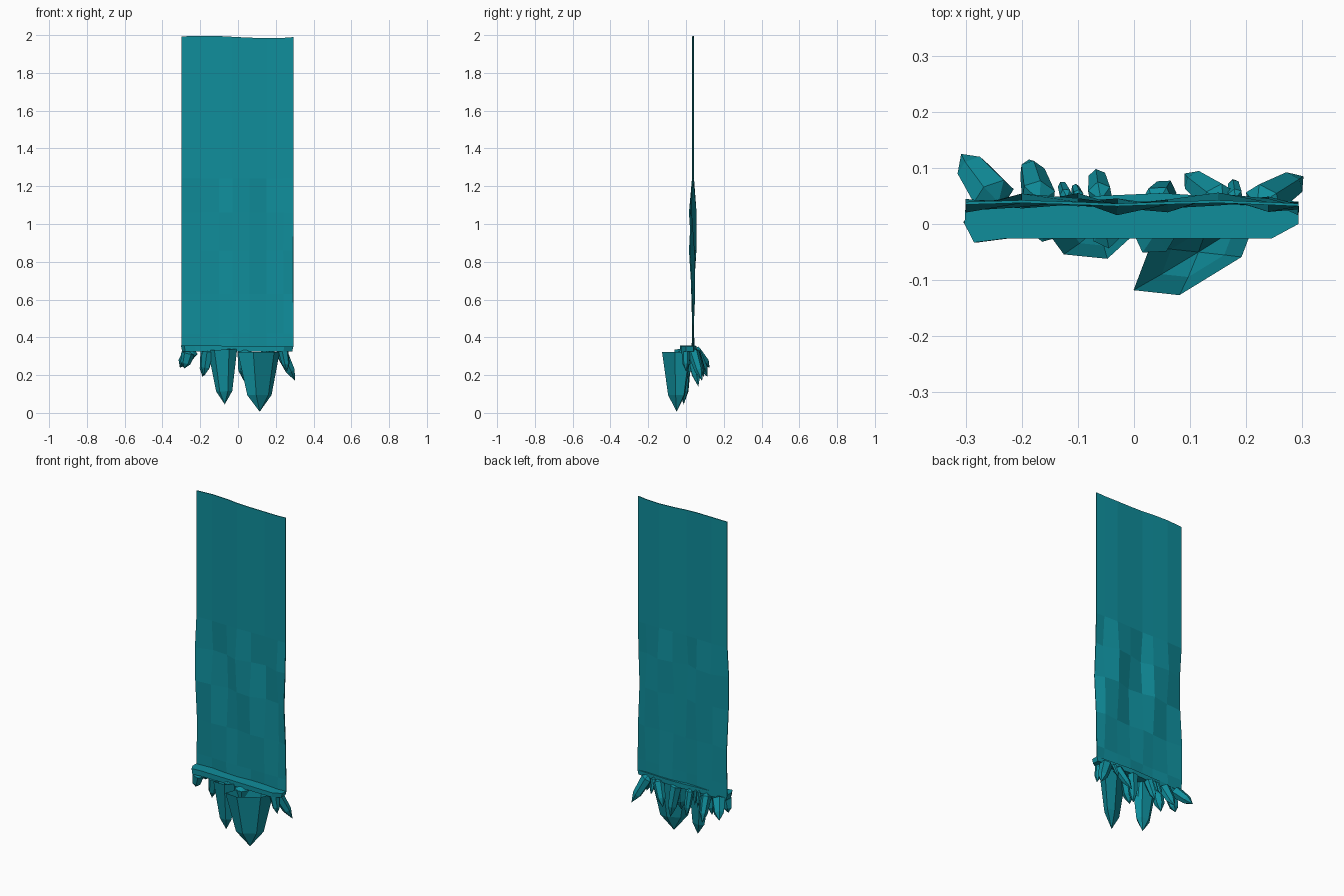
import bpy, bmesh, math
from mathutils import Vector

if "Cube" in bpy.data.objects:
    bpy.data.objects.remove(bpy.data.objects["Cube"])

teal = bpy.data.materials.new("teal")
teal.diffuse_color = (0.005, 0.27, 0.33, 1)
teal.use_nodes = True
teal.node_tree.nodes["Principled BSDF"].inputs["Base Color"].default_value = teal.diffuse_color


def finish(bm, name):
    bmesh.ops.recalc_face_normals(bm, faces=bm.faces)
    me = bpy.data.meshes.new(name)
    bm.to_mesh(me)
    bm.free()
    me.materials.append(teal)
    ob = bpy.data.objects.new(name, me)
    bpy.context.collection.objects.link(ob)
    return ob


def crystal(name, base, tip, rx, ry, rot=0.0, shoulder=0.7, taper=0.7, n=6, blunt=True):
    """Faceted shard: wide ring, shoulder ring and point; blunt ones get a low rear point."""
    base, tip = Vector(base), Vector(tip)
    axis = tip - base
    u = (Vector((1, 0, 0)) - axis * (axis.x / axis.length_squared)).normalized()
    v = axis.normalized().cross(u)
    bm = bmesh.new()

    def ring(t, s):
        out = []
        for i in range(n):
            a = 2 * math.pi * i / n
            p, q = rx * s * math.cos(a), ry * s * math.sin(a)
            c, d = math.cos(rot), math.sin(rot)
            out.append(bm.verts.new(base + axis * t + u * (p * c - q * d) + v * (p * d + q * c)))
        return out

    top, low = ring(0, 1), ring(shoulder, taper)
    point = bm.verts.new(tip)
    rear = bm.verts.new(base - axis * 0.15) if blunt else None
    for i in range(n):
        j = (i + 1) % n
        bm.faces.new((top[i], top[j], low[j], low[i]))
        bm.faces.new((low[i], low[j], point))
        if rear:
            bm.faces.new((top[j], top[i], rear))
    return finish(bm, name)


# Long sheet: flat above z = 1.24, gently rippled below
cols = [-0.30, -0.20, -0.10, -0.03, 0.06, 0.15, 0.24, 0.293]
rows = [0.35, 0.42, 0.63, 0.86, 1.06, 1.24, 1.99]
ripple = [0.004, 0.003, 0.010, 0.016, 0.016, 0.0, 0.0]
bm = bmesh.new()
grid = []
for r, z in enumerate(rows):
    line = []
    for c, x in enumerate(cols):
        y = 0.037 + 0.003 * math.sin(c * 1.6) + ripple[r] * math.sin(c * 1.9 + r * 1.3)
        dz = 0.006 * math.cos(c * 0.8 - 1) if r == len(rows) - 1 else 0
        line.append(bm.verts.new((x, y, z + dz)))
    grid.append(line)
for r in range(len(rows) - 1):
    for c in range(len(cols) - 1):
        bm.faces.new((grid[r][c], grid[r][c + 1], grid[r + 1][c + 1], grid[r + 1][c]))
sheet = finish(bm, "sheet")
solid = sheet.modifiers.new("thickness", "SOLIDIFY")
solid.thickness = 0.005
solid.offset = 0

# Thin rim holding the crystals
outline = [(-0.30, 0.04), (-0.302, 0.0), (-0.285, -0.033), (-0.23, -0.026),
           (0.245, -0.026), (0.293, 0.0), (0.293, 0.04), (0.05, 0.055)]
bm = bmesh.new()
hi = [bm.verts.new((x, y, 0.358 - 0.012 * (x + 0.3))) for x, y in outline]
lo = [bm.verts.new((x * 0.98, y, 0.325)) for x, y in outline]
bm.faces.new(hi)
bm.faces.new(lo[::-1])
for i in range(len(outline)):
    j = (i + 1) % len(outline)
    bm.faces.new((hi[i], lo[i], lo[j], hi[j]))
finish(bm, "rim")

# Two large hanging front crystals, open at the top
crystal("large_crystal", (0.11, -0.05, 0.322), (0.115, -0.05, 0.006),
        0.13, 0.058, rot=-0.55, shoulder=0.72, taper=0.58, blunt=False)
crystal("medium_crystal", (-0.082, -0.015, 0.335), (-0.07, -0.012, 0.045),
        0.078, 0.05, rot=0.1, shoulder=0.76, taper=0.55, blunt=False)

# Slanted shards: base, tip, radius
shards = [
    ((-0.25, 0.05, 0.325), (-0.308, 0.125, 0.24), 0.040),
    ((-0.17, 0.05, 0.32), (-0.187, 0.115, 0.19), 0.034),
    ((-0.06, 0.05, 0.32), (-0.067, 0.095, 0.19), 0.027),
    ((0.04, 0.035, 0.32), (0.058, 0.065, 0.14), 0.036),
    ((0.15, 0.045, 0.32), (0.09, 0.09, 0.20), 0.032),
    ((0.23, 0.04, 0.32), (0.302, 0.085, 0.17), 0.036),
    ((-0.12, 0.05, 0.33), (-0.13, 0.075, 0.25), 0.014),
    ((-0.10, 0.05, 0.33), (-0.107, 0.07, 0.26), 0.012),
    ((0.18, 0.05, 0.33), (0.176, 0.08, 0.25), 0.015),
    ((-0.265, 0.0, 0.315), (-0.285, 0.005, 0.235), 0.036),
    ((-0.16, 0.0, 0.325), (-0.18, 0.01, 0.195), 0.036),
    ((-0.05, -0.01, 0.33), (-0.04, -0.015, 0.20), 0.034),
    ((0.04, -0.01, 0.32), (0.03, 0.0, 0.17), 0.048),
    ((0.24, 0.0, 0.33), (0.26, 0.0, 0.22), 0.028),
]
for k, (b, t, r) in enumerate(shards):
    crystal(f"small_crystal_{k + 1}", b, t, r, r * 0.85, rot=k * 0.7, shoulder=0.65, taper=0.75)
